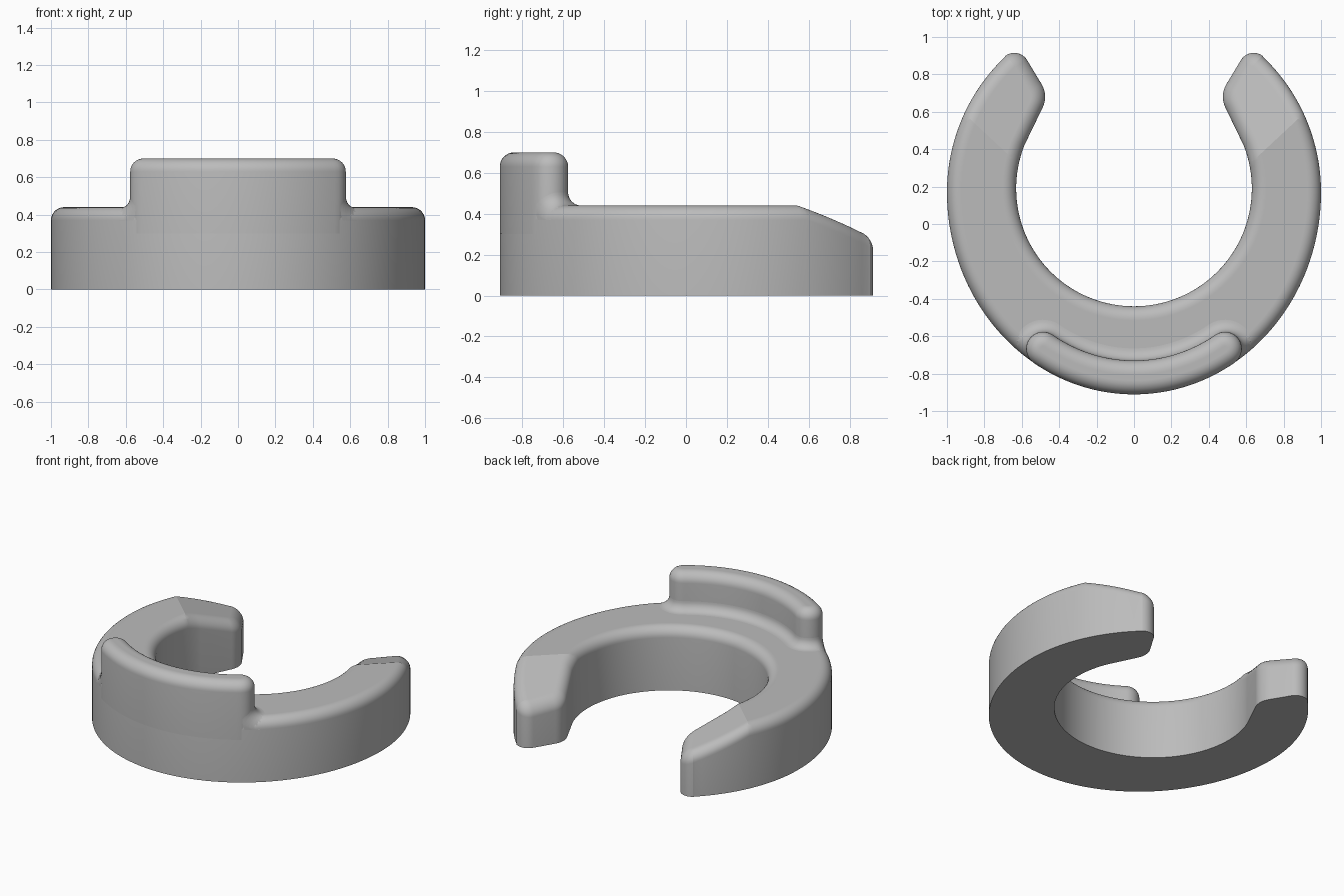
import bpy, bmesh
from math import sin, cos, radians, hypot, sqrt, pi
from mathutils import Vector

cube = bpy.data.objects.get("Cube")
if cube:
    bpy.data.objects.remove(cube, do_unlink=True)

MID = 0.17      # y of the widest point of the ring
LONG = 1.08     # front half is a slightly stretched circle
DECK = 0.44     # deck height
ROUND = 0.07    # edge rounding radius
STEPS = 8

grey = bpy.data.materials.new("plain_grey")
grey.use_nodes = True
grey.diffuse_color = (0.5, 0.5, 0.5, 1)
grey.node_tree.nodes["Principled BSDF"].inputs["Base Color"].default_value = (0.5, 0.5, 0.5, 1)


def arc(cx, cy, r, a0, a1, n):
    angles = [radians(a0 + (a1 - a0) * i / n) for i in range(n + 1)]
    return [Vector((cx + r * cos(a), cy + r * sin(a))) for a in angles]


def rim(a0, a1, n, inset=0.0):
    """Points along the outer rim, moved inward by inset."""
    pts = []
    for i in range(n + 1):
        a = radians(a0 + (a1 - a0) * i / n)
        k = LONG if a < 0 else 1.0
        normal = Vector((k * cos(a), sin(a))).normalized()
        pts.append(Vector((cos(a), MID + k * sin(a))) - normal * inset)
    return pts


def normals_of(pts):
    """Outward normals of a half outline whose ends lie on the mirror plane."""
    ghost = lambda p: Vector((-p.x, p.y))
    ext = [ghost(pts[1])] + pts + [ghost(pts[-2])]
    result = []
    for before, after in zip(ext, ext[2:]):
        t = (after - before).normalized()
        result.append(Vector((t.y, -t.x)))
    return result


def skin(bm, rows):
    for low, high in zip(rows, rows[1:]):
        for i in range(len(low) - 1):
            bm.faces.new((low[i], low[i + 1], high[i + 1], high[i]))


def rounded_half(pts, z0, z1):
    """Half of an extruded outline with a rounded top edge."""
    bm = bmesh.new()
    normals = normals_of(pts)
    levels = [(0, z0)]
    for i in range(STEPS + 1):
        a = pi / 2 * i / STEPS
        levels.append((ROUND * (1 - cos(a)), z1 - ROUND * (1 - sin(a))))
    levels.append((ROUND + 0.005, z1))
    rows = []
    for inset, z in levels:
        rows.append([bm.verts.new((*(p - n * inset), z)) for p, n in zip(pts, normals)])
    skin(bm, rows)
    bm.faces.new(rows[-1])
    bm.faces.new(rows[0][::-1])
    return bm


def finish(bm, name):
    mesh = bpy.data.meshes.new(name)
    bm.to_mesh(mesh)
    bm.free()
    obj = bpy.data.objects.new(name, mesh)
    bpy.context.collection.objects.link(obj)
    mesh.materials.append(grey)
    bpy.ops.object.select_all(action='DESELECT')
    obj.select_set(True)
    bpy.context.view_layer.objects.active = obj
    bpy.ops.object.shade_smooth_by_angle(angle=radians(16))
    mirror = obj.modifiers.new("mirror", 'MIRROR')
    mirror.use_clip = True
    return obj


# Open ring with rounded arm tips
outline = rim(-90, 0, 36) + rim(0, 46, 20)[1:]
outline += arc(0.64, 0.835, 0.08, 46, 149, 12)[1:]
outline += arc(0.605, 0.68, 0.13, 149, 205, 8)
outline += arc(0, 0.19, 0.63, 21.5, -90, 40)
outline[0].x = outline[-1].x = 0
body = rounded_half(outline, 0, DECK)

# Sloped arm ends, folded along a diagonal crease
crease = Vector((0.65, 0.35, 0))
away = Vector((-0.68, 0.73, 0)).normalized()
bmesh.ops.bisect_plane(body, geom=body.verts[:] + body.edges[:] + body.faces[:],
                       plane_co=crease, plane_no=away, dist=1e-5)
for v in body.verts:
    if v.co.z > 0.3:
        v.co.z -= 0.35 * max(0, (v.co - crease).dot(away))
finish(body, "open_ring")

# Raised wall along the front rim
END, THICK = -57.5, 0.18
half = THICK / 2
centre = rim(END, END, 1, half)[0]
facing = rim(END, END, 1)[0] - centre
turn = -math_angle if (math_angle := facing.angle_signed(Vector((1, 0)))) < 0 else math_angle
start = -abs(turn) * 180 / pi
outer = rim(-90, END, 24, -0.001)
cap = arc(centre.x, centre.y, half, start, start + 180, 20)
inner = rim(END, -90, 24, THICK)
wall_pts = outer + cap[1:] + inner[1:]
wall_pts[0].x = wall_pts[-1].x = 0
finish(rounded_half(wall_pts, 0.3, 0.70), "front_wall")


# Concave fillet where the wall meets the deck
def deck_height(p):
    edge = max(0, 1 - hypot(p.x, (p.y - MID) / LONG))
    if edge >= ROUND:
        return DECK
    return DECK - ROUND + sqrt(ROUND ** 2 - (ROUND - edge) ** 2)


COVE = 0.065
cove = bmesh.new()
path = list(zip(wall_pts, normals_of(wall_pts)))[len(outer):]
rows = []
for i in range(STEPS, -1, -1):
    a = pi / 2 * i / STEPS
    row = []
    for p, n in path:
        q = p + n * COVE * (1 - cos(a))
        reach = hypot(q.x, (q.y - MID) / LONG)
        if reach > 1:
            q = Vector((q.x / reach, MID + (q.y - MID) / reach))
        row.append(cove.verts.new((*q, deck_height(q) + COVE * (1 - sin(a)))))
    rows.append(row)
skin(cove, rows)
finish(cove, "wall_fillet")
